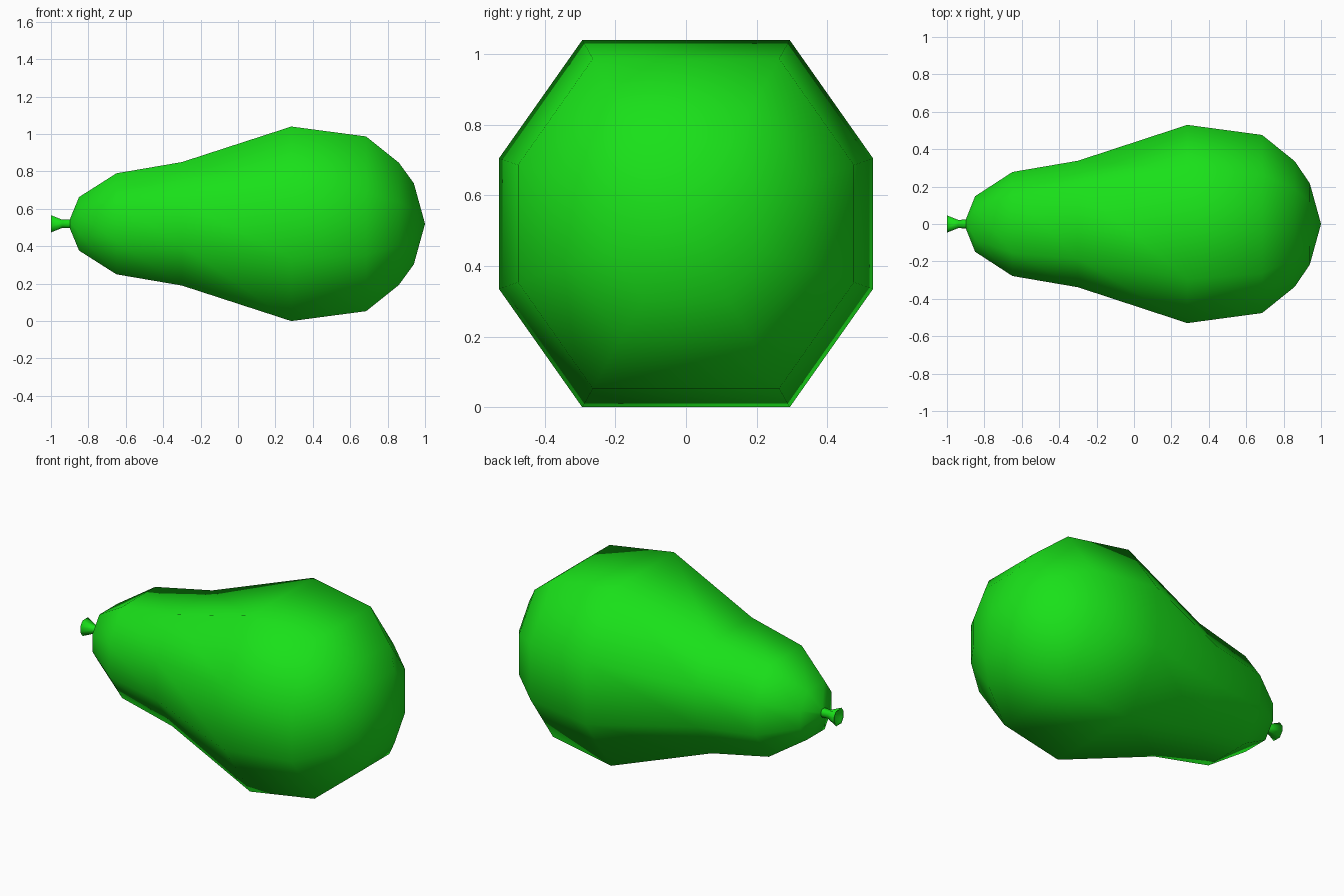
import bpy, bmesh

if "Cube" in bpy.data.objects:
    bpy.data.objects.remove(bpy.data.objects["Cube"])

green = bpy.data.materials.new("green_skin")
green.diffuse_color = (0.01, 0.75, 0.01, 1)
green.use_nodes = True
green.node_tree.nodes["Principled BSDF"].inputs["Base Color"].default_value = green.diffuse_color
MID = 0.52

# Eight-sided cross-section, scaled to unit half-width and half-height
OCT = [(1, .356), (.555, 1), (-.555, 1), (-1, .356),
       (-1, -.356), (-.555, -1), (.555, -1), (1, -.356)]


def loft(name, stations, start_tip=None, end_tip=None):
    """Skin rings (x, half width, half height), closing the ends to points."""
    bm = bmesh.new()
    rings = [[bm.verts.new((x, a * w, MID + b * h)) for a, b in OCT]
             for x, w, h in stations]
    for r, s in zip(rings, rings[1:]):
        for i in range(8):
            j = (i + 1) % 8
            bm.faces.new((r[i], r[j], s[j], s[i]))
    for tip, ring in ((start_tip, rings[0]), (end_tip, rings[-1])):
        if tip is not None:
            p = bm.verts.new((tip, 0, MID))
            for i in range(8):
                bm.faces.new((ring[i], ring[(i + 1) % 8], p))
    bmesh.ops.recalc_face_normals(bm, faces=bm.faces)
    for f in bm.faces:
        f.smooth = True
    me = bpy.data.meshes.new(name)
    bm.to_mesh(me)
    bm.free()
    me.materials.append(green)
    ob = bpy.data.objects.new(name, me)
    bpy.context.collection.objects.link(ob)
    return ob


# Pear-shaped body
loft("fruit_body", [
    (-.90, .022, .022), (-.85, .148, .143), (-.65, .278, .27),
    (-.30, .338, .33), (.285, .53, .52), (.685, .476, .467),
    (.86, .335, .327), (.94, .217, .217)], end_tip=1.0)

# Flared stem with a hollow end
loft("stem", [
    (-.89, .024, .024), (-.94, .022, .022), (-1.0, .046, .046),
    (-.999, .038, .038)], end_tip=-.95)
